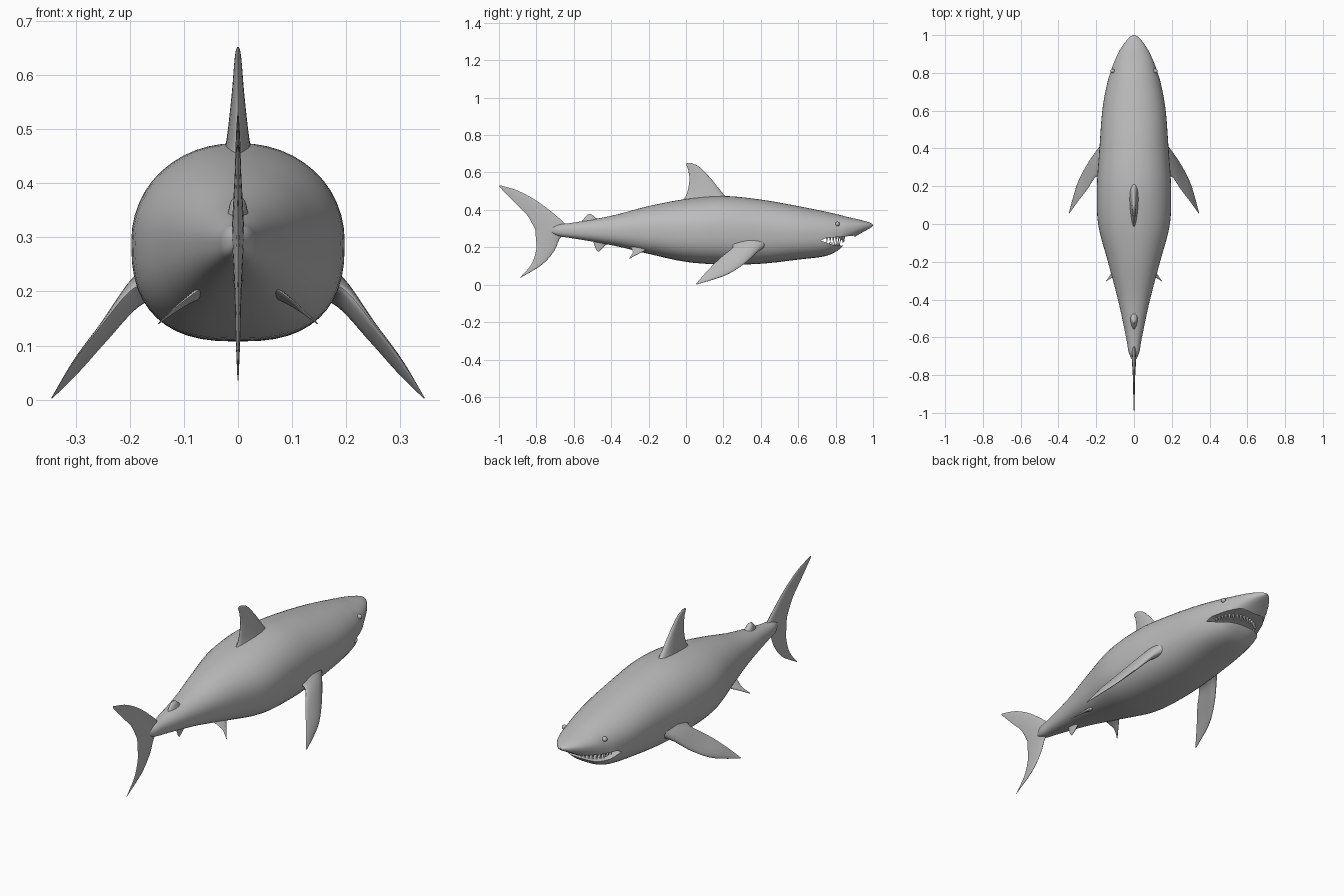
import bpy, bmesh, math
from mathutils import Vector

cube = bpy.data.objects.get("Cube")
if cube:
    bpy.data.objects.remove(cube, do_unlink=True)


def material(name, rgb):
    m = bpy.data.materials.new(name)
    m.use_nodes = True
    m.diffuse_color = (*rgb, 1)
    m.node_tree.nodes["Principled BSDF"].inputs["Base Color"].default_value = (*rgb, 1)
    return m


SKIN = material("grey skin", (0.5, 0.5, 0.5))
TOOTH = material("ivory teeth", (0.8, 0.8, 0.8))


def spline(rows, steps):
    """Smooth curve through rows of numbers."""
    out = []
    last = len(rows) - 1
    for i in range(last):
        a, b, c, d = (rows[max(0, min(last, i + k))] for k in (-1, 0, 1, 2))
        for s in range(steps):
            t = s / steps
            out.append([q + t * (r - p) / 2 + t * t * (2 * p - 5 * q + 4 * r - w) / 2
                        + t ** 3 * (3 * (q - r) + w - p) / 2
                        for p, q, r, w in zip(a, b, c, d)])
    return out + [list(rows[-1])]


def finish(bm, name, mat, angle=40):
    bmesh.ops.recalc_face_normals(bm, faces=bm.faces)
    mesh = bpy.data.meshes.new(name)
    bm.to_mesh(mesh)
    bm.free()
    ob = bpy.data.objects.new(name, mesh)
    bpy.context.collection.objects.link(ob)
    mesh.materials.append(mat)
    smooth(ob, angle)
    return ob


def smooth(ob, angle):
    bpy.ops.object.select_all(action="DESELECT")
    ob.select_set(True)
    bpy.context.view_layer.objects.active = ob
    bpy.ops.object.shade_smooth_by_angle(angle=math.radians(angle))


def loft(rings, name, mat, angle=40):
    bm = bmesh.new()
    loops = [[bm.verts.new(p) for p in ring] for ring in rings]
    n = len(loops[0])
    for a, b in zip(loops, loops[1:]):
        for i in range(n):
            bm.faces.new((a[i], a[(i + 1) % n], b[(i + 1) % n], b[i]))
    bm.faces.new(loops[0])
    bm.faces.new(loops[-1])
    return finish(bm, name, mat, angle)


# Body: y, top, bottom, half width
STATIONS = [
    (-.73, .302, .282, .004), (-.68, .322, .26, .028), (-.6, .332, .247, .042),
    (-.4, .368, .212, .085), (-.2, .42, .165, .138), (0, .458, .122, .19),
    (.2, .474, .108, .196), (.4, .455, .112, .183), (.6, .42, .134, .168),
    (.74, .392, .152, .143), (.81, .376, .182, .122), (.86, .363, .228, .104),
    (.93, .347, .272, .07), (.98, .333, .3, .033), (1, .322, .314, .006),
]


def body_ring(y, top, bottom, half):
    mid = bottom + (top - bottom) * .5
    ring = []
    for i in range(48):
        a = math.tau * i / 48
        c, s = math.cos(a), math.sin(a)
        e = 2 / (2.1 if s > 0 else 2.6)
        x = half * math.copysign(abs(c) ** e, c)
        z = mid + (top - mid) * math.copysign(abs(s) ** e, s)
        ring.append((x, y, z))
    return ring


body = loft([body_ring(*r) for r in spline(STATIONS, 5)], "body", SKIN)

# Mouth: a wedge cut through the jaw
MOUTH = [(.72, .236), (.75, .25), (.8, .254), (.9, .262), (.9, .215), (.83, .208), (.78, .214)]
cutter = loft([[(x, y, z) for y, z in MOUTH] for x in (-.3, .3)], "mouth_cutter", SKIN)
cutter.hide_render = True
cut = body.modifiers.new("mouth", "BOOLEAN")
cut.operation, cut.solver, cut.object = "DIFFERENCE", "EXACT", cutter
bpy.context.view_layer.objects.active = body
bpy.ops.object.modifier_apply(modifier=cut.name)
bpy.data.objects.remove(cutter, do_unlink=True)
smooth(body, 40)


# Fins: each row is leading point, trailing point, half thickness
def fin(name, rows, thick, mirror=False):
    thick = Vector(thick).normalized()
    rings = []
    for r in spline([(*a, *b, t) for a, b, t in rows], 6):
        lead, trail, t = Vector(r[:3]), Vector(r[3:6]), r[6]
        ring = []
        for i in range(20):
            a = math.tau * i / 20
            u = (1 - math.cos(a)) / 2
            ring.append(lead.lerp(trail, u) + thick * (t * math.sin(a) * (1.25 - .6 * u)))
        rings.append(ring)
    if not mirror:
        loft(rings, name, SKIN, 60)
        return
    for side, sx in (("left_", 1), ("right_", -1)):
        loft([[(sx * p.x, p.y, p.z) for p in ring] for ring in rings], side + name, SKIN, 60)


def flat_fin(name, rows):
    fin(name, [((0, *a), (0, *b), t) for a, b, t in rows], (1, 0, 0))


flat_fin("dorsal_fin", [
    ((.25, .44), (-.03, .44), .03), ((.2, .485), (.002, .48), .021),
    ((.135, .565), (.018, .555), .012), ((.075, .627), (.012, .612), .007),
    ((.035, .648), (.002, .64), .004), ((.014, .652), (.004, .65), .001)])
flat_fin("rear_dorsal_fin", [
    ((-.44, .33), (-.57, .32), .024), ((-.475, .352), (-.553, .345), .018),
    ((-.495, .368), (-.535, .365), .013), ((-.508, .377), (-.524, .377), .004)])
flat_fin("anal_fin", [
    ((-.4, .23), (-.5, .24), .012), ((-.428, .212), (-.492, .22), .008),
    ((-.445, .195), (-.485, .198), .005), ((-.464, .178), (-.474, .179), .001)])
flat_fin("upper_tail_fin", [
    ((-.62, .3), (-.805, .292), .012), ((-.68, .357), (-.82, .322), .01),
    ((-.786, .44), (-.856, .38), .006), ((-.893, .5), (-.925, .448), .004),
    ((-.995, .532), (-1, .526), .001)])
flat_fin("lower_tail_fin", [
    ((-.62, .3), (-.805, .292), .012), ((-.672, .25), (-.803, .25), .009),
    ((-.705, .18), (-.8, .19), .006), ((-.77, .107), (-.828, .108), .004),
    ((-.885, .037), (-.89, .035), .001)])
fin("pectoral_fin", [
    ((.16, .43, .21), (.16, .23, .22), .035), ((.198, .385, .178), (.2, .25, .2), .02),
    ((.25, .31, .11), (.25, .18, .14), .012), ((.3, .21, .05), (.3, .115, .075), .008),
    ((.344, .06, .002), (.344, .053, .004), .001)], (.75, 0, .65), True)
fin("pelvic_fin", [
    ((.06, -.18, .2), (.06, -.3, .21), .012), ((.09, -.22, .182), (.09, -.29, .19), .007),
    ((.115, -.255, .165), (.115, -.285, .17), .004),
    ((.147, -.3, .14), (.147, -.304, .141), .001)], (.6, 0, .75), True)

# Eyes
for side, sx in (("left_eye", 1), ("right_eye", -1)):
    bm = bmesh.new()
    bmesh.ops.create_uvsphere(bm, u_segments=16, v_segments=10, radius=.012)
    bmesh.ops.translate(bm, vec=(sx * .113, .81, .325), verts=bm.verts)
    finish(bm, side, SKIN)


# Teeth: pointed rows along each curved jaw
def teeth(name, count, wide, back, reach, base, tip):
    bm = bmesh.new()
    for i in range(count):
        a = math.pi * ((i + .5) / count - .5)
        x, y = wide * math.sin(a), back + reach * math.cos(a)
        ring = [bm.verts.new((x + .008 * math.cos(k * math.tau / 6),
                              y + .008 * math.sin(k * math.tau / 6), base)) for k in range(6)]
        point = bm.verts.new((x * .98, y, tip))
        bm.faces.new(ring)
        for k in range(6):
            bm.faces.new((ring[k], ring[(k + 1) % 6], point))
    finish(bm, name, TOOTH, 20)


teeth("upper_teeth", 18, .112, .745, .1, .262, .222)
teeth("lower_teeth", 16, .1, .745, .075, .2, .232)
